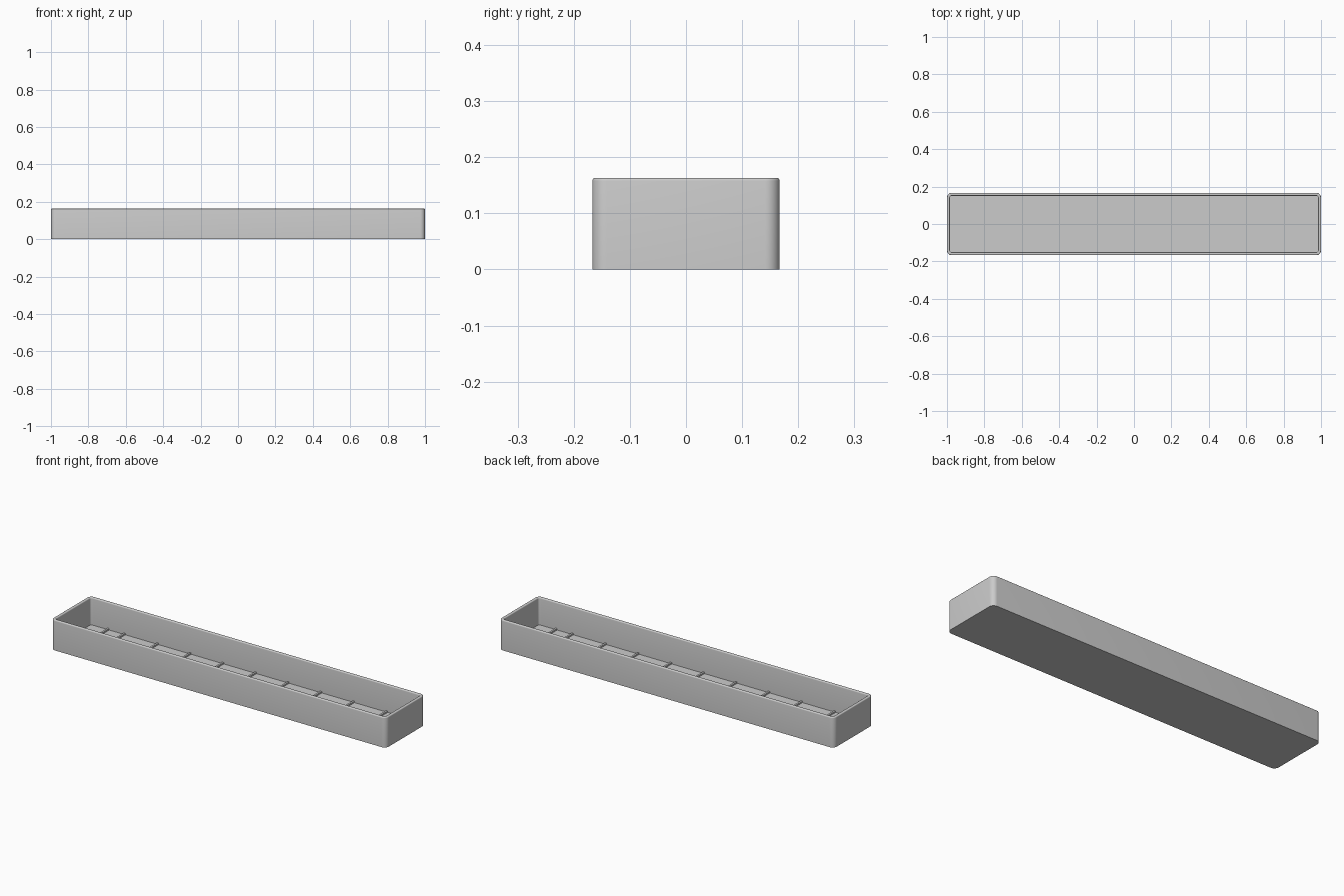
import bpy, bmesh, math

if "Cube" in bpy.data.objects:
    bpy.data.objects.remove(bpy.data.objects["Cube"])

HX, HY, H = 1.0, 0.167, 0.163      # half length, half width, height
WALL, FLOOR = 0.016, 0.016
R = 0.026                          # outer corner radius
LIP = 0.005                        # rim rounding


def ring(bm, inset, z, seg=8):
    """Rounded rectangle loop, inset from the outer outline."""
    r = R - inset
    cx, cy = HX - R, HY - R
    verts = []
    for i, (sx, sy) in enumerate([(1, 1), (-1, 1), (-1, -1), (1, -1)]):
        for k in range(seg + 1):
            a = math.pi / 2 * (i + k / seg)
            verts.append(bm.verts.new((sx * cx + r * math.cos(a),
                                       sy * cy + r * math.sin(a), z)))
    return verts


def finish(name, bm):
    bmesh.ops.recalc_face_normals(bm, faces=bm.faces)
    me = bpy.data.meshes.new(name)
    bm.to_mesh(me)
    bm.free()
    ob = bpy.data.objects.new(name, me)
    bpy.context.collection.objects.link(ob)
    bpy.context.view_layer.objects.active = ob
    ob.select_set(True)
    bpy.ops.object.shade_smooth_by_angle(angle=math.radians(35))
    ob.select_set(False)
    return ob


# Tray shell: outer wall, rounded rim, inner wall, floor
profile = [(0, 0)]
for k in range(5):
    a = math.pi / 2 * k / 4
    profile.append((LIP * (1 - math.cos(a)), H - LIP + LIP * math.sin(a)))
for k in range(5):
    a = math.pi / 2 * k / 4
    profile.append((WALL - LIP + LIP * math.sin(a), H - LIP + LIP * math.cos(a)))
profile.append((WALL, FLOOR))

bm = bmesh.new()
rings = [ring(bm, i, z) for i, z in profile]
for a, b in zip(rings, rings[1:]):
    n = len(a)
    for j in range(n):
        bm.faces.new((a[j], a[(j + 1) % n], b[(j + 1) % n], b[j]))
bm.faces.new(rings[0][::-1])
bm.faces.new(rings[-1])
finish("tray", bm)

# Low cross ribs on the floor
xs = [0.0] + [s * x for x in (0.195, 0.39, 0.585, 0.783, 0.88) for s in (-1, 1)]
for x in sorted(xs):
    bm = bmesh.new()
    bmesh.ops.create_cube(bm, size=1)
    for v in bm.verts:
        v.co = (x + v.co.x * 0.010,
                v.co.y * 2 * (HY - WALL + 0.002),
                FLOOR + 0.003 + v.co.z * 0.010)
    finish("floor_rib", bm)
